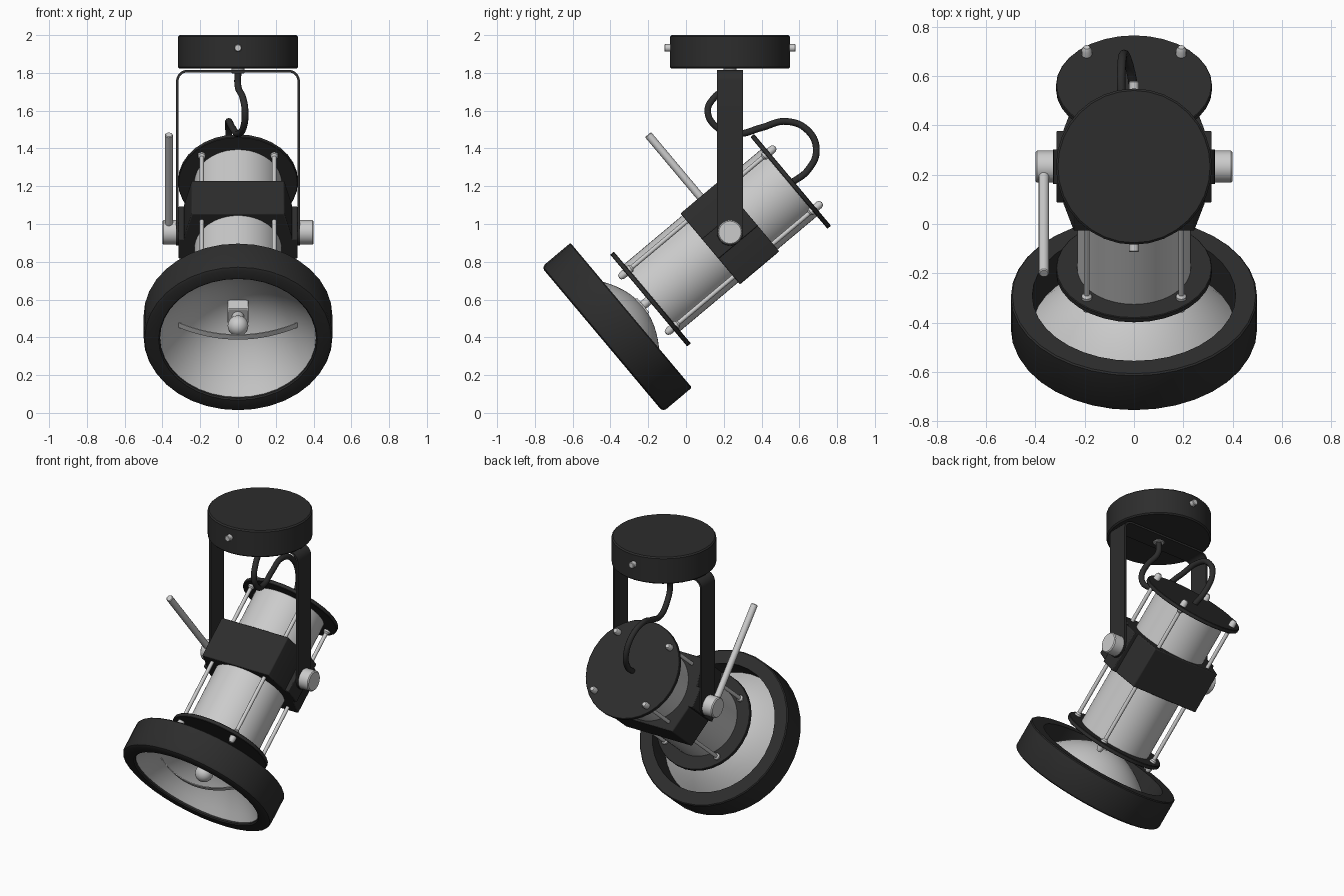
import bpy, bmesh, math
from mathutils import Matrix, Vector

if "Cube" in bpy.data.objects:
    bpy.data.objects.remove(bpy.data.objects["Cube"])

PY, PZ = 0.233, 0.956                      # pivot of the lamp head
HEAD = Matrix.Translation((0, PY, PZ)) @ Matrix.Rotation(math.radians(130), 4, 'X')  # local z = beam
ALONG_X = Matrix.Rotation(math.radians(90), 4, 'Y')
ALONG_Y = Matrix.Rotation(math.radians(-90), 4, 'X')

black = bpy.data.materials.new("black_paint")
black.diffuse_color = (0.026, 0.026, 0.026, 1)
black.use_nodes = True
black.node_tree.nodes["Principled BSDF"].inputs["Base Color"].default_value = black.diffuse_color


def finish(name, bm, matrix, mat=None, bevel=0):
    bmesh.ops.remove_doubles(bm, verts=bm.verts, dist=1e-5)
    bmesh.ops.recalc_face_normals(bm, faces=bm.faces)
    mesh = bpy.data.meshes.new(name)
    bm.to_mesh(mesh)
    bm.free()
    ob = bpy.data.objects.new(name, mesh)
    bpy.context.collection.objects.link(ob)
    ob.matrix_world = matrix
    if mat:
        mesh.materials.append(mat)
    if bevel:
        b = ob.modifiers.new("bevel", 'BEVEL')
        b.width, b.segments = bevel, 2
    bpy.ops.object.select_all(action='DESELECT')
    ob.select_set(True)
    bpy.context.view_layer.objects.active = ob
    bpy.ops.object.shade_smooth_by_angle(angle=math.radians(35))
    return ob


def lathe(name, profile, matrix, mat=None, seg=32, closed=False):
    bm = bmesh.new()
    vs = [bm.verts.new((r, 0, z)) for r, z in profile]
    pairs = list(zip(vs, vs[1:])) + ([(vs[-1], vs[0])] if closed else [])
    es = [bm.edges.new(p) for p in pairs]
    bmesh.ops.spin(bm, geom=vs + es, cent=(0, 0, 0), axis=(0, 0, 1),
                   angle=2 * math.pi, steps=seg)
    return finish(name, bm, matrix, mat)


def rod(name, r, z0, z1, matrix, mat=None, seg=32, c=0.004):
    return lathe(name, [(0, z0), (r - c, z0), (r, z0 + c), (r, z1 - c), (r - c, z1), (0, z1)],
                 matrix, mat, seg)


def prism(name, outline, z0, z1, matrix, mat=None, bevel=0):
    bm = bmesh.new()
    f = bm.faces.new([bm.verts.new((x, y, z0)) for x, y in outline])
    ext = bmesh.ops.extrude_face_region(bm, geom=[f])
    top = [v for v in ext['geom'] if isinstance(v, bmesh.types.BMVert)]
    bmesh.ops.translate(bm, verts=top, vec=(0, 0, z1 - z0))
    return finish(name, bm, matrix, mat, bevel)


def tube(name, pts, radius, mat=None):
    cu = bpy.data.curves.new(name, 'CURVE')
    cu.dimensions, cu.bevel_depth, cu.bevel_resolution = '3D', radius, 3
    cu.use_fill_caps = True
    sp = cu.splines.new('BEZIER')
    sp.bezier_points.add(len(pts) - 1)
    for p, co in zip(sp.bezier_points, pts):
        p.co = co
        p.handle_left_type = p.handle_right_type = 'AUTO'
    cu.materials.append(mat)
    bpy.context.collection.objects.link(bpy.data.objects.new(name, cu))


# ceiling base with side screws and cable gland
at_base = Matrix.Translation((0, PY, 0))
rod("ceiling_base", 0.317, 1.822, 2.0, at_base, black, 32, 0.008)
for i, s in enumerate((-1, 1)):
    rod(f"base_screw_{i}", 0.02, min(s * 0.3, s * 0.347), max(s * 0.3, s * 0.347),
        Matrix.Translation((0, PY, 1.932)) @ ALONG_Y, None, 12)
rod("cable_gland", 0.035, 1.797, 1.825, at_base, None, 16)

# U-shaped bracket, bent from one flat strip
outer, thick, rc, top = 0.328, 0.013, 0.06, 1.816


def bend(off):
    right = [(outer - off, PZ)]
    for k in range(7):
        a = math.radians(15 * k)
        right.append((outer - rc + (rc - off) * math.cos(a), top - rc + (rc - off) * math.sin(a)))
    return right + [(-x, z) for x, z in reversed(right)]


bm = bmesh.new()
rings = []
for (xo, zo), (xi, zi) in zip(bend(0), bend(thick)):
    rings.append([bm.verts.new(c) for c in ((xo, PY - 0.07, zo), (xo, PY + 0.07, zo),
                                            (xi, PY + 0.07, zi), (xi, PY - 0.07, zi))])
for a, b in zip(rings, rings[1:]):
    for k in range(4):
        bm.faces.new((a[k], a[(k + 1) % 4], b[(k + 1) % 4], b[k]))
bm.faces.new(rings[0])
bm.faces.new(rings[-1])
finish("bracket", bm, Matrix(), black)

# rounded arm ends and pivot knobs
for i, s in enumerate((-1, 1)):
    m = Matrix.Translation((0, PY, PZ)) @ Matrix.Rotation(math.radians(90 * s), 4, 'Y')
    rod(f"arm_end_{i}", 0.07, outer - thick, outer, m, black, 32, 0.001)
    rod(f"pivot_knob_{i}", 0.065, 0.3, 0.4, m, None, 32, 0.006)

# aiming handle on the left knob
rod("handle", 0.021, 0.0, 0.675,
    HEAD @ Matrix.Translation((-0.366, 0, 0)) @ ALONG_Y, None, 16)

# clamp block around the body, with side pads
right = [(0.245, -0.245), (0.287, -0.075), (0.287, 0.075), (0.245, 0.245)]
prism("clamp_block", right + [(-x, -y) for x, y in right], -0.135, 0.137, HEAD, black, 0.006)
for i, s in enumerate((-1, 1)):
    prism(f"clamp_pad_{i}", [(s * 0.27, -0.068), (s * 0.315, -0.068), (s * 0.315, 0.068), (s * 0.27, 0.068)],
          -0.135, 0.137, HEAD, black, 0.005)

# lamp body, end plates and tie rods
rod("body_cylinder", 0.231, -0.41, 0.54, HEAD, None, 48)
rod("back_plate", 0.317, -0.432, -0.407, HEAD, black, 32, 0.003)
rod("front_plate", 0.317, 0.537, 0.562, HEAD, black, 32, 0.003)
for i, (sx, sy) in enumerate(((1, 1), (-1, 1), (-1, -1), (1, -1))):
    nut, r = 0.021, 0.012
    lathe(f"tie_rod_{i}", [(0, -0.475), (0.013, -0.472), (nut, -0.458), (nut, -0.395), (r, -0.385),
                           (r, 0.515), (nut, 0.525), (nut, 0.585), (0.013, 0.602), (0, 0.605)],
          HEAD @ Matrix.Translation((sx * 0.192, sy * 0.192, 0)), None, 12)

# big front ring
lathe("front_ring", [(0.413, 0.683), (0.494, 0.683), (0.5, 0.689), (0.5, 0.862), (0.494, 0.876),
                     (0.48, 0.883), (0.42, 0.883), (0.413, 0.876)], HEAD, black, 36, True)

# parabolic reflector shell
inner = [(0.05 + 0.363 * k / 10) for k in range(11)]
para = [(r, 0.612 + (r / 0.82) ** 2) for r in inner]
lathe("reflector", para + [(r, z - 0.008) for r, z in reversed(para)], HEAD, None, 36, True)

# bulb socket, bulb and curved glare strip
sq = [(-0.055, -0.05), (0.055, -0.05), (0.055, 0.05), (-0.055, 0.05)]
prism("socket", sq, 0.60, 0.69, HEAD, None, 0.004)
for i, x in enumerate((-0.028, 0.028)):
    rod(f"socket_post_{i}", 0.024, 0.55, 0.63, HEAD @ Matrix.Translation((x, 0, 0)), None, 12)
lathe("bulb", [(0, 0.68), (0.03, 0.68), (0.035, 0.72)] +
      [(0.055 * math.sin(math.radians(a)), 0.77 - 0.055 * math.cos(math.radians(a)))
       for a in range(45, 181, 15)], HEAD, None, 24)
arc = [(-0.315 + 0.63 * k / 16, 0.865 - 0.1 * (k / 8 - 1) ** 2) for k in range(17)]
prism("glare_strip", arc + [(x, z - 0.006) for x, z in reversed(arc)], -0.016, 0.016,
      HEAD @ Matrix.Rotation(math.radians(90), 4, 'X'))

# power cable
tube("cable", [(0, 0.233, 1.81), (0, 0.225, 1.73), (0.025, 0.15, 1.67), (0.037, 0.115, 1.6),
               (0.03, 0.16, 1.515), (0, 0.27, 1.478), (-0.03, 0.4, 1.51), (-0.05, 0.53, 1.543),
               (-0.05, 0.645, 1.495), (-0.04, 0.69, 1.39), (-0.02, 0.645, 1.285),
               (0, 0.555, 1.215)], 0.018, black)
